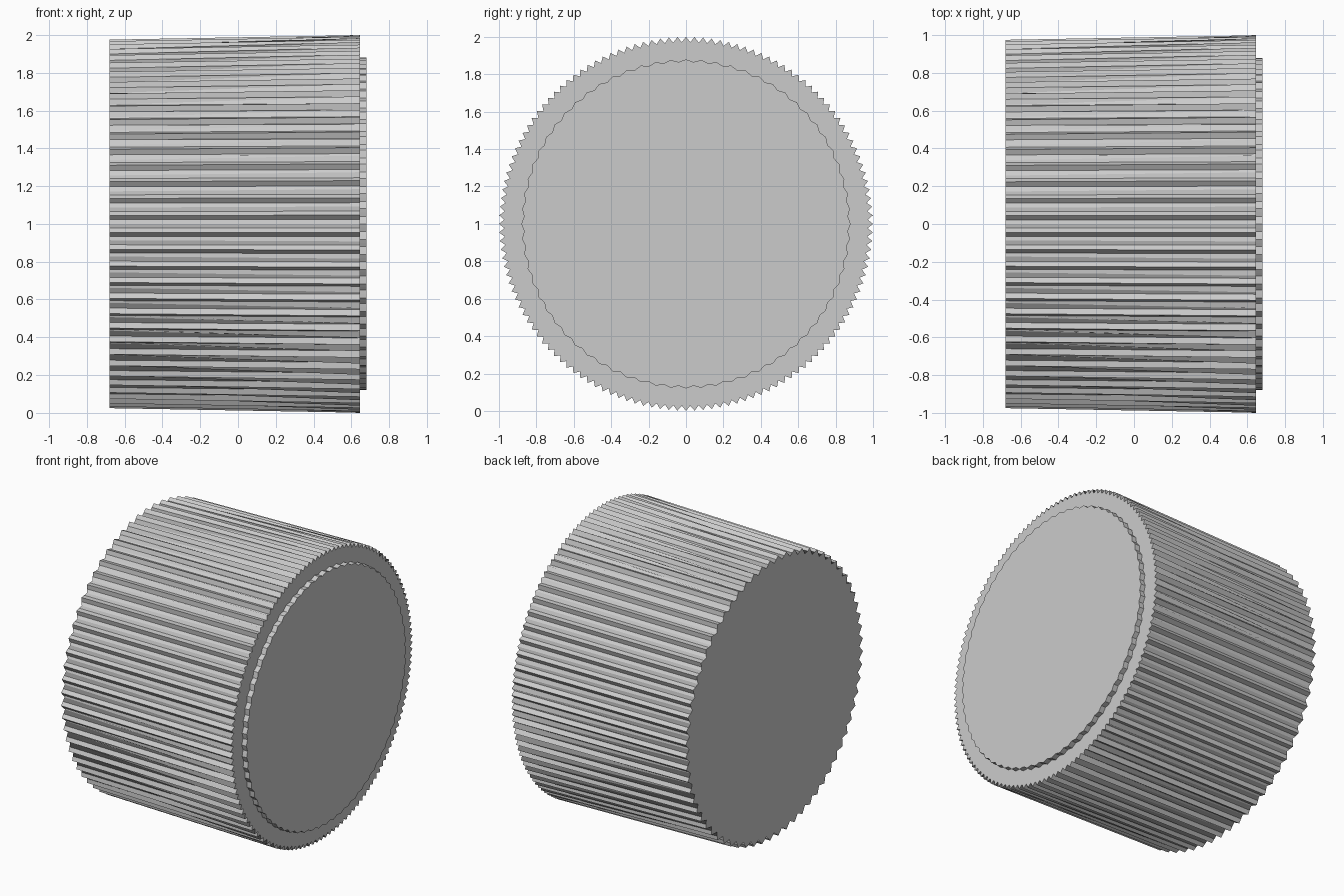
import bpy, bmesh, math

if "Cube" in bpy.data.objects:
    bpy.data.objects.remove(bpy.data.objects["Cube"])

TEETH = 68  # coarse teeth on the back end; they split in two at the front rim


def loft(name, rings):
    """Skin a closed solid along x. Each ring is (x, four radii per tooth)."""
    bm = bmesh.new()
    n = TEETH * 4
    loops = []
    for x, radii in rings:
        loop = []
        for i in range(n):
            a = 2 * math.pi * i / n
            r = radii[i % 4]
            loop.append(bm.verts.new((x, r * math.sin(a), 1 + r * math.cos(a))))
        loops.append(loop)
    for lo, hi in zip(loops, loops[1:]):
        for i in range(n):
            j = (i + 1) % n
            bm.faces.new((lo[i], lo[j], hi[j], hi[i]))
    # fan caps
    for loop, (x, _) in ((loops[0], rings[0]), (loops[-1], rings[-1])):
        c = bm.verts.new((x, 0, 1))
        for i in range(n):
            bm.faces.new((c, loop[i], loop[(i + 1) % n]))
    bmesh.ops.recalc_face_normals(bm, faces=bm.faces)
    mesh = bpy.data.meshes.new(name)
    bm.to_mesh(mesh)
    bm.free()
    ob = bpy.data.objects.new(name, mesh)
    bpy.context.collection.objects.link(ob)
    return ob


# tapered ribbed body: coarse teeth at -x, twice as many fine teeth at +x
loft("ribbed_body", [
    (-0.68, (0.937, 0.956, 0.976, 0.956)),
    (0.645, (1.0, 0.972, 1.0, 0.972)),
])

# thin raised disc with a finely scalloped edge
loft("raised_disc", [
    (0.63, (0.88, 0.873, 0.866, 0.873)),
    (0.68, (0.88, 0.873, 0.866, 0.873)),
])
